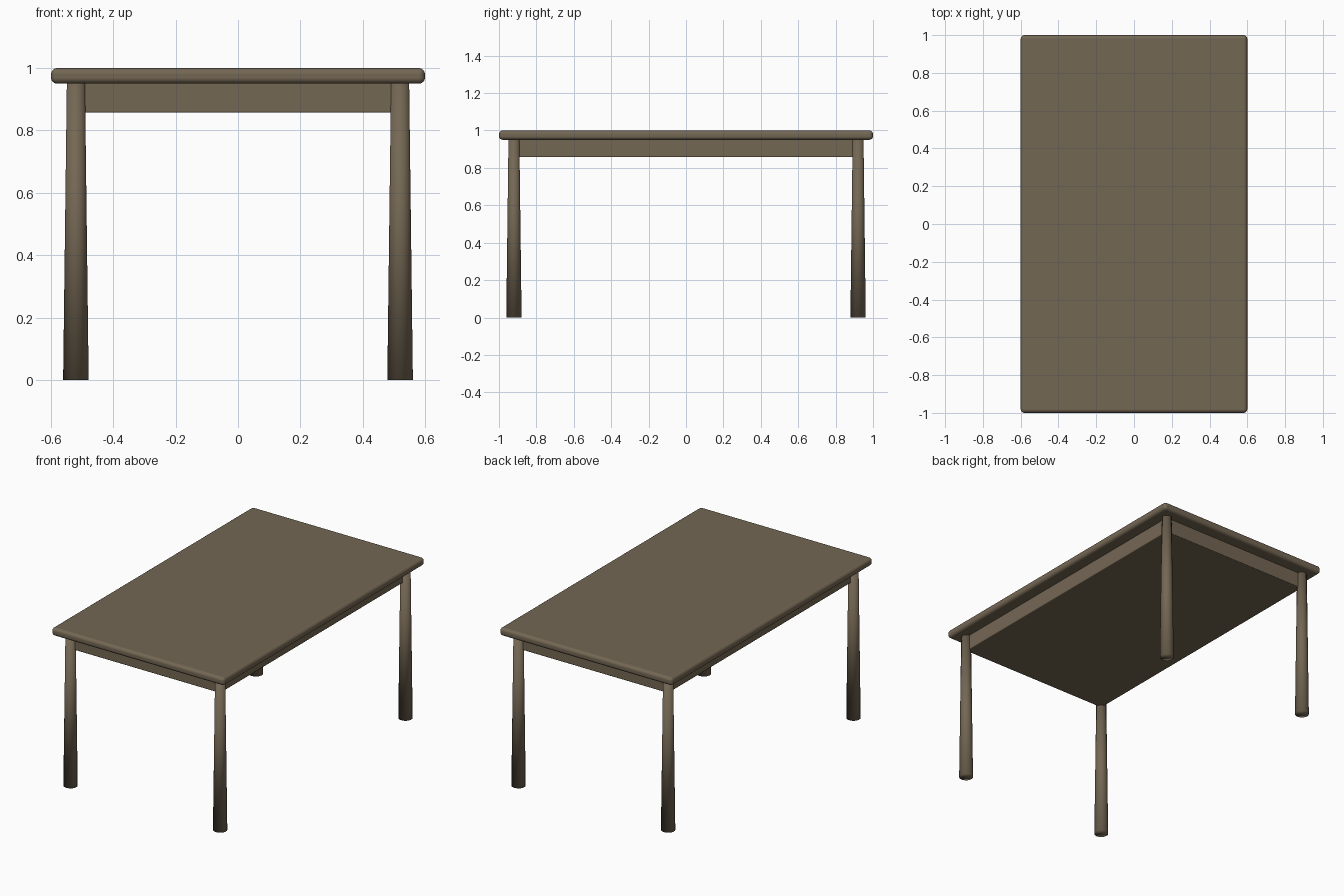
import bpy
import math

cube = bpy.data.objects.get("Cube")
if cube:
    bpy.data.objects.remove(cube, do_unlink=True)

# Brown wood material
COLOR = (0.175, 0.136, 0.088, 1.0)
wood = bpy.data.materials.new("brown wood")
wood.use_nodes = True
wood.diffuse_color = COLOR
bsdf = next(n for n in wood.node_tree.nodes if n.type == 'BSDF_PRINCIPLED')
bsdf.inputs["Base Color"].default_value = COLOR

LEG_X, LEG_Y = 0.52, 0.92
TOP_Z, SLAB_Z, APRON_Z = 1.0, 0.95, 0.857


def rounded_box(name, size_x, size_y, z0, z1, radius, segments):
    """Box from z0 to z1 with rounded edges."""
    bpy.ops.mesh.primitive_cube_add(size=1, location=(0, 0, (z0 + z1) / 2))
    ob = bpy.context.object
    ob.name = name
    ob.scale = (size_x, size_y, z1 - z0)
    bpy.ops.object.transform_apply(location=False, rotation=False, scale=True)
    bevel = ob.modifiers.new("rounded edges", 'BEVEL')
    bevel.width = radius
    bevel.segments = segments
    bevel.harden_normals = True
    ob.data.materials.append(wood)
    bpy.ops.object.shade_smooth()
    return ob


def tapered_leg(name, x, y):
    """Round leg, thicker at the foot, softly shaded into its base."""
    bpy.ops.mesh.primitive_cone_add(vertices=32, radius1=0.041, radius2=0.029,
                                    depth=SLAB_Z + 0.01,
                                    location=(x, y, (SLAB_Z + 0.01) / 2))
    ob = bpy.context.object
    ob.name = name
    ob.data.materials.append(wood)
    bpy.ops.object.shade_smooth()


# Table top and the solid apron block below it
rounded_box("table_top", 1.2, 2.0, SLAB_Z, TOP_Z, 0.02, 4)
rounded_box("apron", 2 * LEG_X, 2 * LEG_Y, APRON_Z, SLAB_Z + 0.005, 0.005, 2)

# Four legs at the apron corners
for side, sx in (("left", 1), ("right", -1)):
    for end, sy in (("front", -1), ("back", 1)):
        tapered_leg(f"{end}_{side}_leg", sx * LEG_X, sy * LEG_Y)
